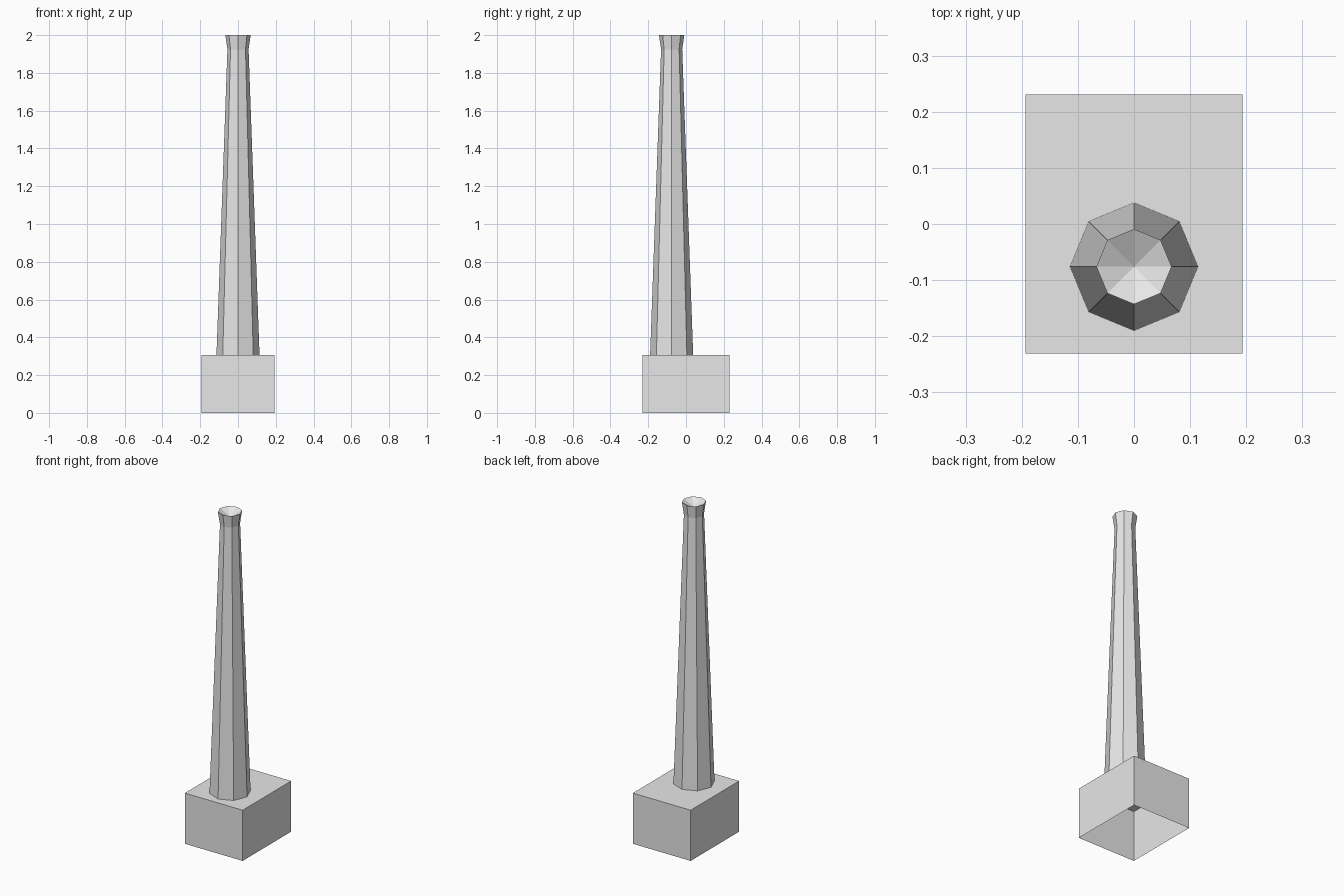
import bpy, bmesh
from math import cos, sin, tau

cube = bpy.data.objects.get("Cube")
if cube:
    bpy.data.objects.remove(cube, do_unlink=True)

# One plain grey for everything
grey = bpy.data.materials.new("light_grey")
grey.use_nodes = True
grey.diffuse_color = (0.8, 0.8, 0.8, 1)
grey.node_tree.nodes["Principled BSDF"].inputs["Base Color"].default_value = (0.8, 0.8, 0.8, 1)


def finish(name, bm, location):
    bm.normal_update()
    mesh = bpy.data.meshes.new(name)
    bm.to_mesh(mesh)
    bm.free()
    mesh.materials.append(grey)
    obj = bpy.data.objects.new(name, mesh)
    obj.location = location
    bpy.context.collection.objects.link(obj)
    return obj


# Base block: a box without a floor
WIDTH, DEPTH, HEIGHT = 0.386, 0.462, 0.306
bm = bmesh.new()
bmesh.ops.create_cube(bm, size=1)
bmesh.ops.scale(bm, vec=(WIDTH, DEPTH, HEIGHT), verts=bm.verts)
bm.normal_update()
floor = [f for f in bm.faces if f.normal.z < -0.5]
bmesh.ops.delete(bm, geom=floor, context='FACES_ONLY')
finish("base_block", bm, (0, 0, HEIGHT / 2))

# Chimney stack: eight-sided taper, flared lip, shallow funnel in the mouth
SIDES = 8
profile = [(0.114, HEIGHT), (0.056, 1.925), (0.067, 2.0)]
bm = bmesh.new()
rings = [[bm.verts.new((r * cos(tau * i / SIDES), r * sin(tau * i / SIDES), z))
          for i in range(SIDES)] for r, z in profile]
mouth = bm.verts.new((0, 0, 1.964))
for i in range(SIDES):
    j = (i + 1) % SIDES
    for low, high in zip(rings, rings[1:]):
        bm.faces.new((low[i], low[j], high[j], high[i]))
    bm.faces.new((rings[-1][i], rings[-1][j], mouth))
finish("chimney_stack", bm, (0, -0.076, 0))
